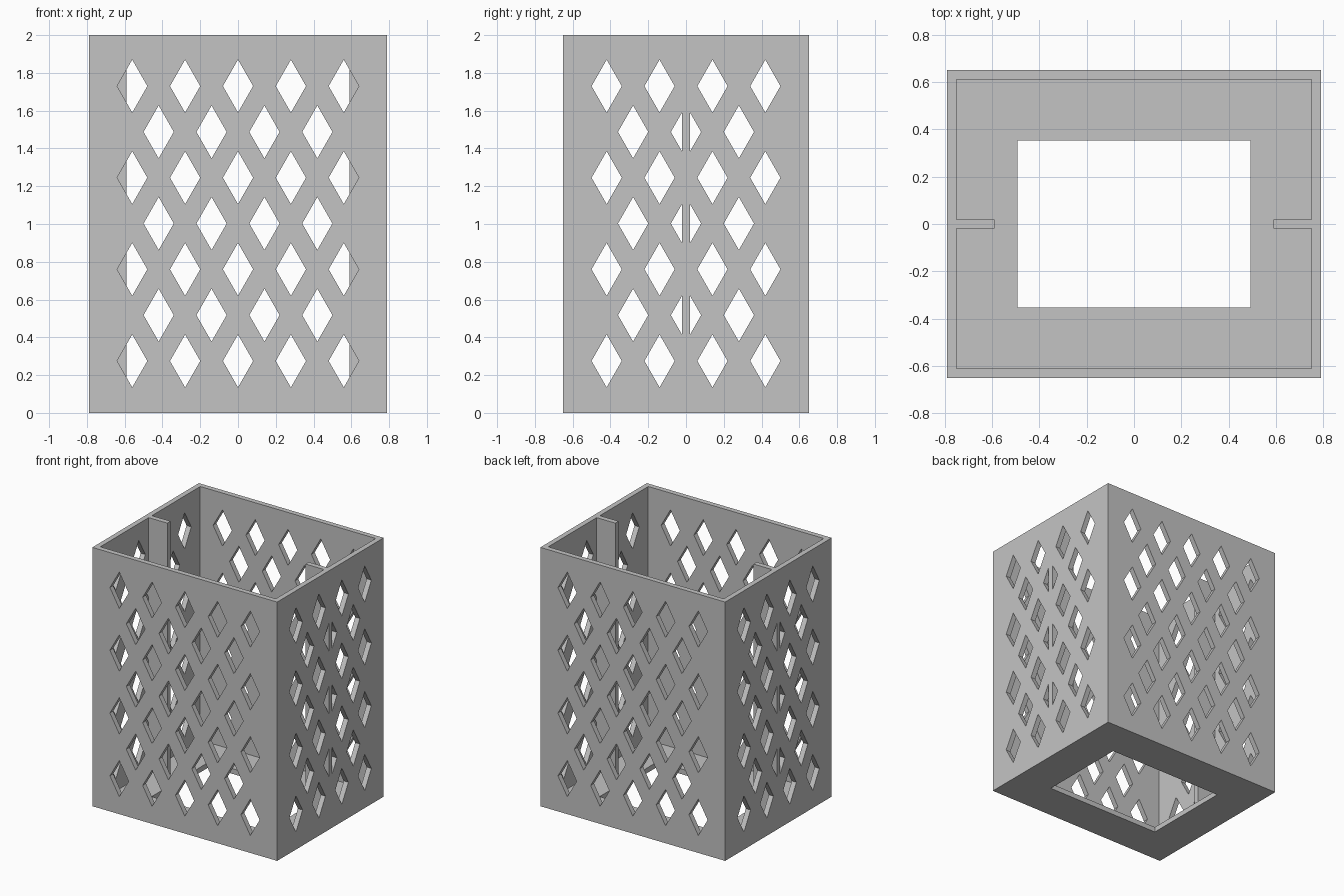
import bpy, bmesh
from mathutils import Vector

if "Cube" in bpy.data.objects:
    bpy.data.objects.remove(bpy.data.objects["Cube"], do_unlink=True)

# Main dimensions
HX, HY, H = 0.79, 0.65, 2.0
WALL = 0.04
HOLE_W, HOLE_H = 0.08, 0.14
RIB = 0.02
PITCH = 0.28
ROWS = [0.275 + 0.2425 * i for i in range(7)]

grey = bpy.data.materials.new("plain_grey")
grey.use_nodes = True
colour = (0.55, 0.55, 0.55, 1)
grey.diffuse_color = colour
grey.node_tree.nodes["Principled BSDF"].inputs["Base Color"].default_value = colour


def make_object(name, bm):
    bmesh.ops.recalc_face_normals(bm, faces=bm.faces)
    mesh = bpy.data.meshes.new(name)
    bm.to_mesh(mesh)
    bm.free()
    mesh.materials.append(grey)
    ob = bpy.data.objects.new(name, mesh)
    bpy.context.collection.objects.link(ob)
    return ob


def box(name, lo, hi):
    bm = bmesh.new()
    bmesh.ops.create_cube(bm, size=1)
    lo, hi = Vector(lo), Vector(hi)
    for v in bm.verts:
        v.co = (lo + hi) / 2 + v.co * (hi - lo)
    return make_object(name, bm)


def prism(bm, outline, place, centre):
    """Extrude an outline (u, z) through a wall centred at the given depth."""
    rings = [[bm.verts.new(place(u, centre + d, z)) for u, z in outline]
             for d in (-WALL, WALL)]
    n = len(outline)
    bm.faces.new(rings[0])
    bm.faces.new(rings[1][::-1])
    for i in range(n):
        j = (i + 1) % n
        bm.faces.new((rings[0][i], rings[0][j], rings[1][j], rings[1][i]))


def hole_outlines(u, z, split):
    """One diamond, or two halves either side of a rib."""
    if not split:
        return [[(u - HOLE_W, z), (u, z - HOLE_H), (u + HOLE_W, z), (u, z + HOLE_H)]]
    edge = HOLE_H * (1 - RIB / HOLE_W)
    return [[(s * RIB, z - edge), (s * HOLE_W, z), (s * RIB, z + edge)] for s in (-1, 1)]


def cut(target, cutter):
    cutter.hide_render = True
    mod = target.modifiers.new("cut", "BOOLEAN")
    mod.operation, mod.solver, mod.object = "DIFFERENCE", "EXACT", cutter
    bpy.context.view_layer.objects.active = target
    bpy.ops.object.modifier_apply(modifier=mod.name)
    bpy.data.objects.remove(cutter, do_unlink=True)


# Open box with a floor frame
shell = box("perforated_box", (-HX, -HY, 0), (HX, HY, H))
cut(shell, box("cavity_cutter", (WALL - HX, WALL - HY, WALL), (HX - WALL, HY - WALL, H + 1)))
cut(shell, box("floor_cutter", (-0.492, -0.352, -0.2), (0.492, 0.352, 0.2)))

# Staggered diamond holes in all four walls
bm = bmesh.new()
for row, z in enumerate(ROWS):
    for is_side, count in ((False, 5 - row % 2), (True, 4 - row % 2)):
        for k in range(count):
            u = (k - (count - 1) / 2) * PITCH
            split = is_side and abs(u) < RIB
            for outline in hole_outlines(u, z, split):
                for s in (-1, 1):
                    if is_side:
                        prism(bm, outline, lambda a, d, h: (d, a, h), s * (HX - WALL / 2))
                    else:
                        prism(bm, outline, lambda a, d, h: (a, d, h), s * (HY - WALL / 2))
cut(shell, make_object("hole_cutter", bm))

# Upright divider ribs inside the two side walls
for name, s in (("left_rib", 1), ("right_rib", -1)):
    xs = sorted((s * 0.59, s * (HX - WALL)))
    box(name, (xs[0], -RIB, WALL), (xs[1], RIB, H))
